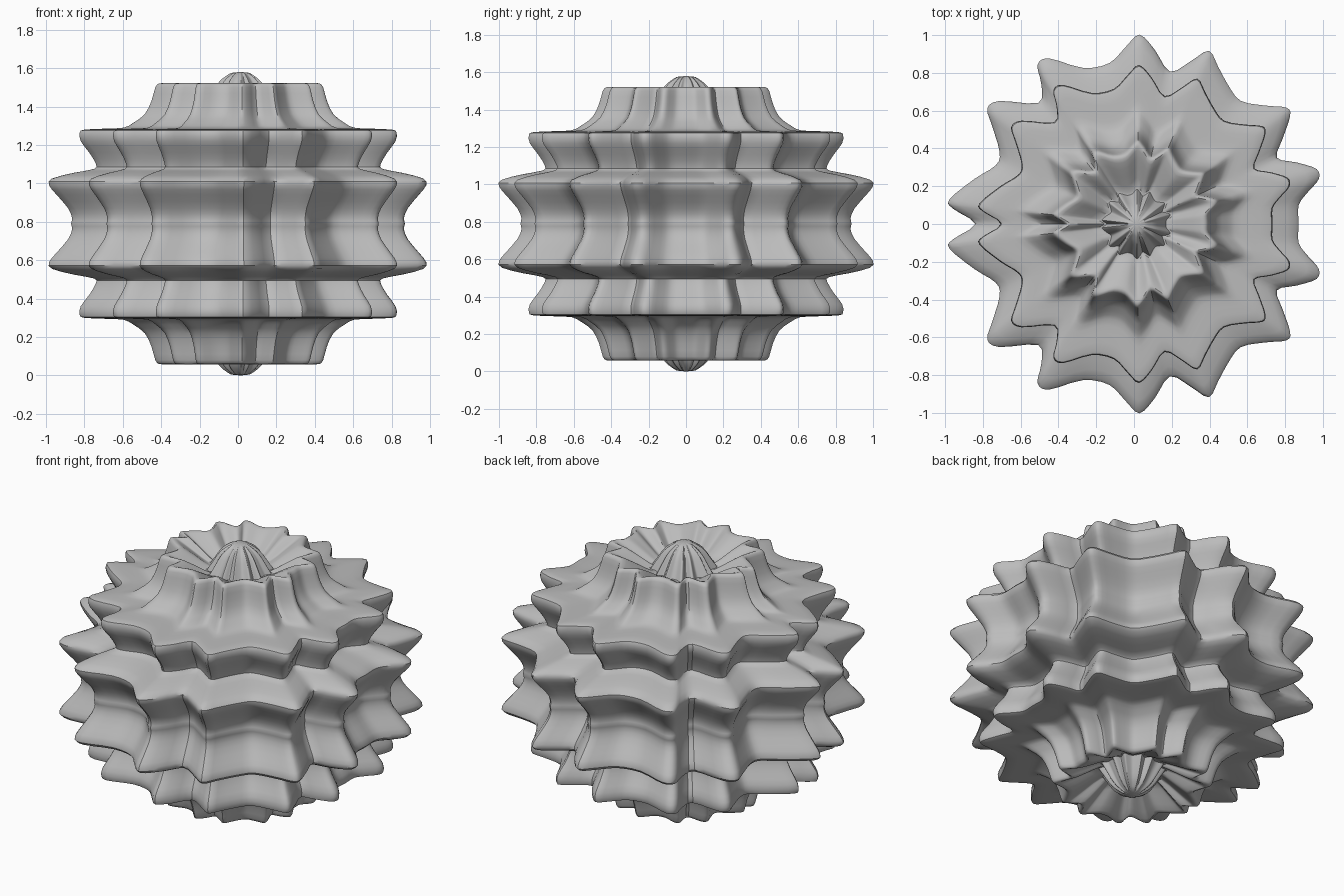
import bpy
import bmesh
import math
from mathutils import Vector

if "Cube" in bpy.data.objects:
    bpy.data.objects.remove(bpy.data.objects["Cube"], do_unlink=True)

CENTRE_X = 0.013
MID_Z = 0.79


def smooth_path(points, steps, closed=False):
    """Catmull-Rom curve through the points."""
    n = len(points)
    pts = [Vector(p) for p in points]

    def at(i):
        return pts[i % n] if closed else pts[max(0, min(n - 1, i))]

    path = []
    for i in range(n if closed else n - 1):
        a, b, c, d = (at(i + k) for k in (-1, 0, 1, 2))
        for s in range(steps):
            t = s / steps
            path.append(b + (c - a) * (t / 2)
                        + (2 * a - 5 * b + 4 * c - d) * (t * t / 2)
                        + (3 * b - a - 3 * c + d) * (t ** 3 / 2))
    if not closed:
        path.append(pts[-1])
    return path


# Star outline: back half, mirrored to the front half
half = [(.87, 0), (.87, .10), (.92, .17), (.975, .235), (.965, .29), (.86, .325),
        (.755, .35), (.785, .45), (.825, .57), (.805, .615), (.70, .625), (.565, .65),
        (.50, .73), (.445, .83), (.395, .915), (.30, .86), (.19, .805), (.11, .92),
        (.03, 1.0), (-.04, .94), (-.13, .85), (-.27, .825), (-.45, .875), (-.51, .84),
        (-.49, .74), (-.505, .64), (-.71, .65), (-.775, .61), (-.75, .52), (-.71, .38),
        (-.73, .31), (-.84, .24), (-.975, .13), (-.955, .08), (-.84, 0)]
outline = smooth_path(half + [(x, -y) for x, y in half[-2:0:-1]], 3, closed=True)

# Profile: scale of the star against height above the middle, from equator to tip
upper = [(.885, 0), (.88, .03), (.90, .08), (.96, .15), (1.0, .20), (.985, .235),
         (.87, .265), (.765, .285), (.755, .31), (.79, .37), (.835, .43), (.84, .475),
         (.815, .49), (.70, .495), (.61, .50), (.56, .525), (.50, .57), (.465, .64),
         (.445, .71), (.425, .73), (.39, .725), (.30, .68), (.20, .63), (.175, .645),
         (.13, .715), (.095, .755), (.05, .785)]
lower = [(s, -h) for s, h in upper[:0:-1]]
profile = smooth_path(lower + upper, 2)

# Ribbed body: star rings stacked along the profile, closed at the poles
bm = bmesh.new()
rings = []
for s, h in profile:
    rings.append([bm.verts.new((CENTRE_X + (p.x - CENTRE_X) * s, p.y * s, MID_Z + h))
                  for p in outline])
count = len(outline)
for low, high in zip(rings, rings[1:]):
    for i in range(count):
        j = (i + 1) % count
        bm.faces.new((low[i], low[j], high[j], high[i]))
for ring, z in ((rings[0], 0), (rings[-1], 2 * MID_Z)):
    pole = bm.verts.new((CENTRE_X, 0, z))
    for i in range(count):
        bm.faces.new((ring[i], ring[(i + 1) % count], pole))
bmesh.ops.recalc_face_normals(bm, faces=bm.faces)
mesh = bpy.data.meshes.new("ribbed_body")
bm.to_mesh(mesh)
bm.free()
body = bpy.data.objects.new("ribbed_body", mesh)
bpy.context.collection.objects.link(body)

# Single grey material
grey = bpy.data.materials.new("light_grey")
grey.use_nodes = True
colour = (0.5, 0.5, 0.5, 1)
grey.diffuse_color = colour
grey.node_tree.nodes["Principled BSDF"].inputs["Base Color"].default_value = colour
mesh.materials.append(grey)

bpy.ops.object.select_all(action="DESELECT")
body.select_set(True)
bpy.context.view_layer.objects.active = body
bpy.ops.object.shade_smooth_by_angle(angle=math.radians(35))
